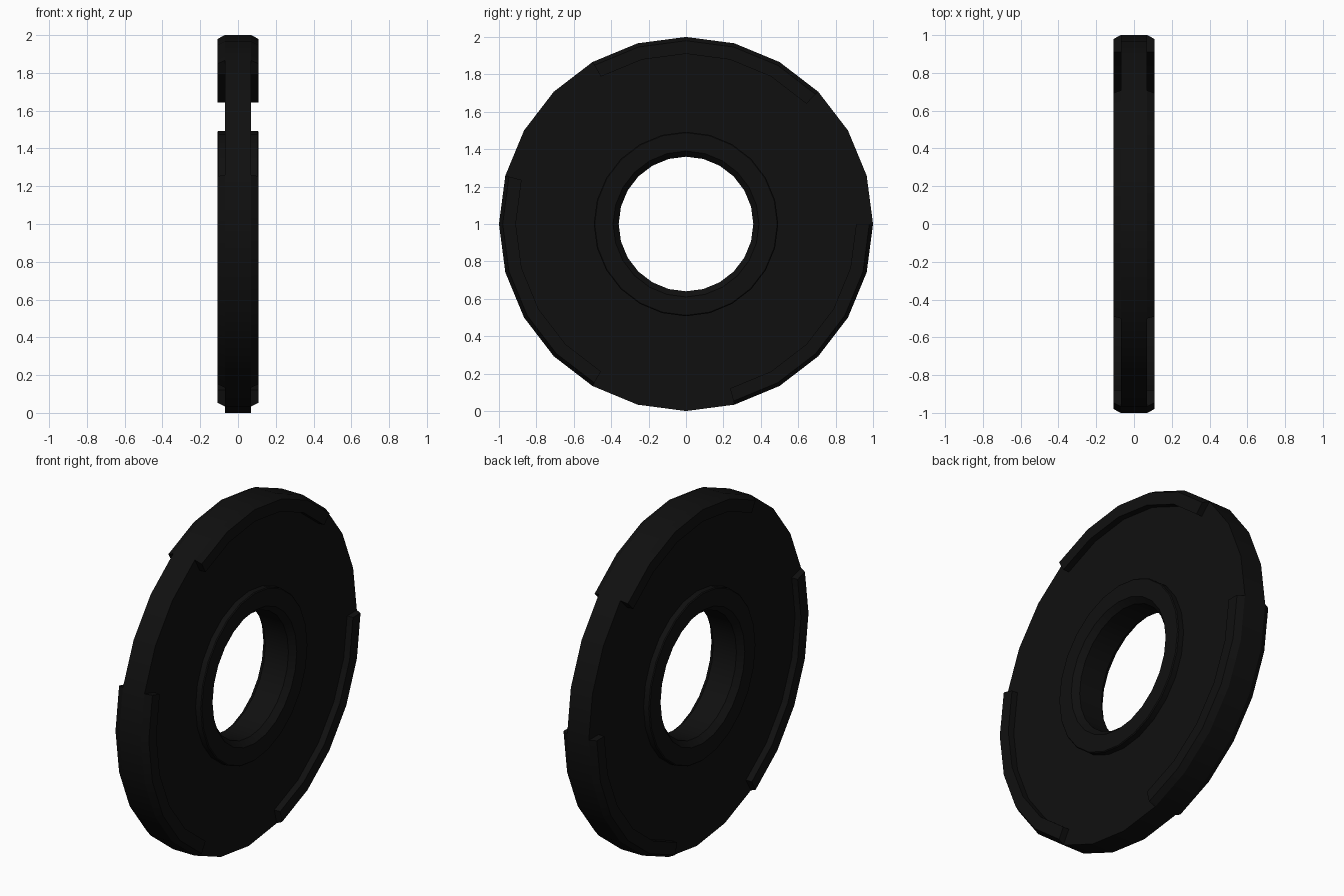
import bpy, bmesh, math

if "Cube" in bpy.data.objects:
    bpy.data.objects.remove(bpy.data.objects["Cube"])

SIDES = 24
STEP = math.radians(360 / SIDES)

black = bpy.data.materials.new("matte black")
black.diffuse_color = (0.005, 0.005, 0.005, 1)
black.use_nodes = True
black.node_tree.nodes["Principled BSDF"].inputs["Base Color"].default_value = black.diffuse_color


def revolve(name, profile, start=0, steps=SIDES, mirror=False):
    """Sweep a closed (radius, x) profile round the x axis through z = 1."""
    full = steps == SIDES
    bm = bmesh.new()
    rings = []
    for i in range(steps if full else steps + 1):
        a = (start + i) * STEP
        rings.append([bm.verts.new((x, r * math.cos(a), 1 + r * math.sin(a)))
                      for r, x in profile])
    n = len(profile)
    for i in range(steps):
        a, b = rings[i], rings[(i + 1) % len(rings)]
        for j in range(n):
            k = (j + 1) % n
            bm.faces.new((a[j], a[k], b[k], b[j]))
    if not full:
        bm.faces.new(rings[0])
        bm.faces.new(rings[-1])
    if mirror:
        geo = bmesh.ops.duplicate(bm, geom=bm.verts[:] + bm.edges[:] + bm.faces[:])["geom"]
        for v in geo:
            if isinstance(v, bmesh.types.BMVert):
                v.co.x = -v.co.x
    bmesh.ops.recalc_face_normals(bm, faces=bm.faces)
    me = bpy.data.meshes.new(name)
    bm.to_mesh(me)
    bm.free()
    me.materials.append(black)
    ob = bpy.data.objects.new(name, me)
    bpy.context.collection.objects.link(ob)
    bpy.ops.object.select_all(action='DESELECT')
    ob.select_set(True)
    bpy.context.view_layer.objects.active = ob
    bpy.ops.object.shade_smooth_by_angle(angle=math.radians(30))


# Disc with a raised hub ring round a bevelled bore
half = [(0.36, 0.075), (0.39, 0.108), (0.488, 0.108), (0.493, 0.103),
        (0.493, 0.07), (1.0, 0.07)]
revolve("disc", half + [(r, -x) for r, x in reversed(half)])

# Three raised rim pads on both faces, each five sides long
pad = [(0.91, 0.06), (0.91, 0.108), (0.98, 0.108), (1.0, 0.07), (0.98, 0.06)]
for i in range(3):
    revolve(f"rim_pad_{i + 1}", pad, start=3 + 8 * i, steps=5, mirror=True)
